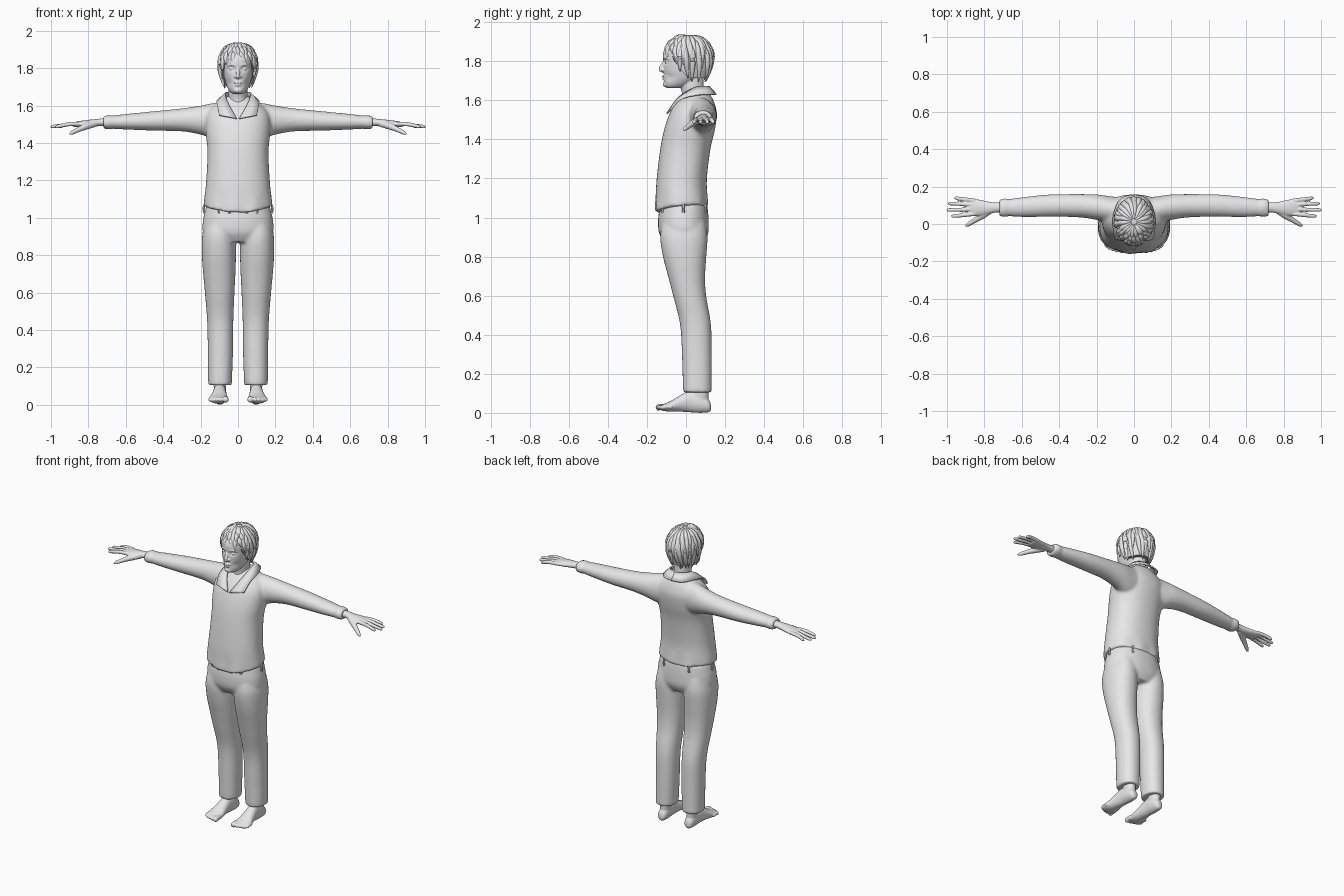
import bpy, bmesh, random
from math import sin, cos, pi, exp, radians
from mathutils import Vector

random.seed(4)
if "Cube" in bpy.data.objects:
    bpy.data.objects.remove(bpy.data.objects["Cube"])

grey = bpy.data.materials.new("plain_grey")
grey.use_nodes = True
grey.diffuse_color = (0.8, 0.8, 0.8, 1)
grey.node_tree.nodes["Principled BSDF"].inputs["Base Color"].default_value = grey.diffuse_color


def spline(rows, steps):
    """Smoothly interpolate a list of number rows."""
    rows = [Vector(r) for r in rows]
    out = []
    for i in range(len(rows) - 1):
        a, b, c, d = (rows[min(max(i + k, 0), len(rows) - 1)] for k in (-1, 0, 1, 2))
        for s in range(steps):
            t = s / steps
            out.append(b + 0.5 * t * (c - a + t * (2 * a - 5 * b + 4 * c - d + t * (3 * (b - c) + d - a))))
    return out + [rows[-1]]


def skin_rings(bm, rings, caps=True):
    """Join rings of points into a closed skin."""
    loops = [[bm.verts.new(p) for p in ring] for ring in rings]
    n = len(loops[0])
    for a, b in zip(loops, loops[1:]):
        for i in range(n):
            bm.faces.new((a[i], a[(i + 1) % n], b[(i + 1) % n], b[i]))
    if caps:
        bm.faces.new(loops[0][::-1])
        bm.faces.new(loops[-1])


def loft(bm, axis, rows, side=1, n=48, steps=5, power=1.0, bend=None):
    """Rows: position, centre u, half width u, low v, high v."""
    rings = []
    for pos, cu, ru, lo, hi in spline(rows, steps):
        ring = []
        for i in range(n):
            c, s = cos(2 * pi * i / n), sin(2 * pi * i / n)
            c, s = (abs(k) ** power * (1 if k > 0 else -1) for k in (c, s))
            u, v = cu + ru * c, (lo + hi) / 2 + (hi - lo) / 2 * s
            p = Vector({"x": (pos, u, v), "y": (u, pos, v), "z": (u, v, pos)}[axis])
            if bend:
                bend(p)
            p.x *= side
            ring.append(p)
        rings.append(ring)
    skin_rings(bm, rings)


def tube(bm, rows, side=1, n=12, steps=4):
    """Rows: x, y, z, radius."""
    pts = spline([Vector(r).to_4d() if len(r) < 4 else r for r in rows], steps)
    rings = []
    for i, p in enumerate(pts):
        ahead, back = pts[min(i + 1, len(pts) - 1)], pts[max(i - 1, 0)]
        q = (ahead - back).to_3d().to_track_quat("Z", "Y")
        ring = [p.to_3d() + q @ Vector((cos(2 * pi * k / n), sin(2 * pi * k / n), 0)) * p.w for k in range(n)]
        rings.append([Vector((v.x * side, v.y, v.z)) for v in ring])
    skin_rings(bm, rings)


def ball(bm, at, size):
    made = bmesh.ops.create_uvsphere(bm, u_segments=20, v_segments=12, radius=1)["verts"]
    for v in made:
        v.co = Vector(at) + Vector(a * b for a, b in zip(v.co, size))


def finish(name, bm, voxel=0, soften=0, thick=0):
    """Turn the parts into one object, blending them when a voxel size is given."""
    bmesh.ops.recalc_face_normals(bm, faces=bm.faces)
    mesh = bpy.data.meshes.new(name)
    bm.to_mesh(mesh)
    bm.free()
    mesh.materials.append(grey)
    ob = bpy.data.objects.new(name, mesh)
    bpy.context.scene.collection.objects.link(ob)
    if thick:
        mod = ob.modifiers.new("thickness", "SOLIDIFY")
        mod.thickness, mod.offset = thick, 0
    if voxel:
        mod = ob.modifiers.new("blend", "REMESH")
        mod.mode, mod.voxel_size, mod.use_smooth_shade = "VOXEL", voxel, True
    if soften:
        mod = ob.modifiers.new("soften", "SMOOTH")
        mod.factor, mod.iterations = 0.5, soften
    bpy.ops.object.select_all(action="DESELECT")
    bpy.context.view_layer.objects.active = ob
    ob.select_set(True)
    bpy.ops.object.shade_smooth_by_angle(angle=radians(50))
    return ob


# Shirt: body with a dipping hem, sleeves and cuffs
def hem(p):
    low = min(1, max(0, (1.15 - p.z) / 0.1))
    p.z += low * (0.035 * (p.x / 0.18) ** 2 - 0.02 + 0.25 * max(p.y, 0))
    p.y += 0.004 * sin(p.x * 55) * low


bm = bmesh.new()
loft(bm, "z", [(1.045, 0, .184, -.16, .115), (1.1, 0, .18, -.156, .11), (1.2, 0, .17, -.15, .107),
               (1.35, 0, .163, -.132, .125), (1.45, 0, .172, -.112, .148), (1.53, 0, .172, -.085, .158),
               (1.58, 0, .15, -.055, .148), (1.62, 0, .1, -.02, .13), (1.65, 0, .06, 0, .105)],
     power=0.9, bend=hem)
for side in (1, -1):
    loft(bm, "x", [(.06, .07, .07, 1.42, 1.62), (.14, .08, .07, 1.425, 1.612), (.2, .09, .068, 1.445, 1.6),
                   (.3, .098, .062, 1.462, 1.585), (.45, .098, .06, 1.466, 1.57), (.6, .09, .053, 1.472, 1.555),
                   (.67, .087, .046, 1.476, 1.547), (.685, .087, .05, 1.472, 1.55), (.72, .086, .047, 1.476, 1.545)],
         side)
finish("shirt", bm, 0.009, 7)

# Collar: folded leaf on each side of an open neck
inner = [(0, .115, 1.672), (.05, .092, 1.67), (.067, .04, 1.662), (.052, -.04, 1.612), (.006, -.098, 1.53)]
outer = [(0, .155, 1.63), (.07, .135, 1.63), (.108, .055, 1.627), (.112, -.03, 1.605), (.1, -.082, 1.548)]
for side, label in ((1, "left"), (-1, "right")):
    bm = bmesh.new()
    rows = [[bm.verts.new((p.x * side, p.y, p.z)) for p in spline(r, 4)] for r in (inner, outer)]
    for i in range(len(rows[0]) - 1):
        bm.faces.new((rows[0][i], rows[0][i + 1], rows[1][i + 1], rows[1][i]))
    finish(label + "_collar", bm, thick=0.008)

# Trousers: hips and two legs
bm = bmesh.new()
loft(bm, "z", [(.87, 0, .13, -.11, .09), (.92, 0, .185, -.138, .114), (.98, 0, .188, -.143, .116),
               (1.03, 0, .178, -.138, .113), (1.07, 0, .168, -.13, .108)], power=0.9)
for side in (1, -1):
    loft(bm, "z", [(.105, .096, .062, -.014, .132), (.14, .096, .064, -.016, .132), (.28, .094, .067, -.02, .132),
                   (.45, .095, .07, -.03, .128), (.6, .098, .079, -.066, .103), (.7, .1, .086, -.092, .098),
                   (.8, .102, .091, -.118, .104), (.9, .102, .09, -.132, .11), (.98, .095, .08, -.12, .1)],
         side, power=0.92)
finish("trousers", bm, 0.009, 5)

# Belt loops around the waistband
bm = bmesh.new()
for a in (-125, -105, -75, -55, 0, 60, 120, 180):
    x, y = .18 * cos(radians(a)), -.013 + .128 * sin(radians(a))
    tube(bm, [(x, y, 1.025, .007), (x * 1.02, y * 1.03, 1.045, .007), (x, y, 1.07, .007)], n=6)
finish("belt_loops", bm)

# Hands: wrist, palm, four fingers and a thumb
for side, label in ((1, "left"), (-1, "right")):
    bm = bmesh.new()
    loft(bm, "x", [(.69, .088, .028, 1.488, 1.534), (.74, .088, .027, 1.49, 1.53), (.78, .086, .034, 1.486, 1.526),
                   (.83, .087, .044, 1.484, 1.52), (.87, .09, .044, 1.485, 1.513), (.885, .09, .038, 1.49, 1.508)],
         side, n=24)
    for y, tip, spread in ((.054, .978, -.012), (.079, 1.003, -.004), (.103, .995, .006), (.125, .962, .014)):
        tube(bm, [(.85, y, 1.502, .011), (.9, y + spread * .4, 1.501, .0115), (.94, y + spread * .8, 1.494, .0105),
                  (tip - .012, y + spread, 1.488, .0095), (tip - .003, y + spread, 1.486, .006),
                  (tip, y + spread, 1.485, .002)], side)
    tube(bm, [(.765, .075, 1.503, .018), (.81, .045, 1.49, .018), (.85, .02, 1.473, .014),
              (.885, -.002, 1.456, .011), (.898, -.01, 1.449, .006), (.901, -.012, 1.447, .002)], side)
    finish(label + "_hand", bm, 0.004, 3)

# Bare feet: ankle, foot and five toes
for side, label in ((1, "left"), (-1, "right")):
    bm = bmesh.new()
    loft(bm, "z", [(.03, .097, .03, .02, .115), (.1, .097, .033, .025, .115), (.2, .097, .036, .025, .115)], side, n=24)
    loft(bm, "y", [(.128, .097, .012, .015, .04), (.115, .097, .027, .003, .07), (.07, .097, .034, 0, .1),
                   (.02, .098, .035, .003, .115), (-.03, .1, .041, .006, .09), (-.08, .103, .05, .006, .06),
                   (-.115, .104, .05, .01, .045), (-.13, .104, .042, .014, .036)], side, n=24)
    for x, tip, r in ((.066, -.155, .016), (.091, -.152, .012), (.112, -.146, .011), (.131, -.137, .0105), (.148, -.125, .01)):
        tube(bm, [(x, tip + .055, .03, r), (x, tip + .025, .031, r), (x, tip + .009, .027, r),
                  (x, tip, .025, r * .4)], side)
    finish(label + "_foot", bm, 0.0045, 3)


# Head: skull and neck with sockets, brows, nose, lips and ears
def face(p):
    if p.y < 0:
        x = abs(p.x)
        p.y += .014 * exp(-((x - .034) / .018) ** 2 - ((p.z - 1.797) / .013) ** 2)
        p.y += .008 * exp(-((x - .05) / .016) ** 2 - ((p.z - 1.72) / .02) ** 2)


bm = bmesh.new()
loft(bm, "z", [(1.662, 0, .024, -.096, -.04), (1.672, 0, .04, -.108, 0), (1.69, 0, .053, -.113, .04),
               (1.72, 0, .066, -.113, .08), (1.76, 0, .076, -.114, .1), (1.8, 0, .081, -.117, .114),
               (1.85, 0, .082, -.115, .12), (1.89, 0, .068, -.09, .1), (1.92, 0, .03, -.04, .06)],
     n=64, steps=8, power=0.9, bend=face)
loft(bm, "z", [(1.55, 0, .06, -.04, .1), (1.62, 0, .052, -.02, .095), (1.68, 0, .05, -.03, .09), (1.74, 0, .05, -.03, .09)])
tube(bm, [(0, -.106, 1.806, .008), (0, -.119, 1.783, .009), (0, -.129, 1.762, .011), (0, -.125, 1.752, .009), (0, -.11, 1.748, .006)])
ball(bm, (0, -.104, 1.682), (.024, .014, .015))
ball(bm, (0, -.112, 1.723), (.023, .011, .006))
ball(bm, (0, -.11, 1.71), (.019, .011, .007))
for s in (1, -1):
    ball(bm, (s * .013, -.115, 1.755), (.009, .01, .008))
    ball(bm, (s * .034, -.096, 1.796), (.014, .011, .008))
    ball(bm, (s * .083, .01, 1.77), (.01, .018, .032))
    tube(bm, [(.014, -.113, 1.814, .005), (.034, -.107, 1.82, .006), (.058, -.09, 1.812, .004)], s)
finish("head", bm, 0.0035, 2)


# Hair: cap following a hairline, covered with tapering locks
def hair_point(a, t, lift=1.0):
    low = max(0, t - 90)
    r = (sin(radians(t)) if t < 90 else 1 - .24 * (low / 60) ** 2) * lift
    z = .112 * cos(radians(t)) * lift if t < 90 else -.112 * low / 57
    return Vector((.097 * r * cos(a), .012 + .122 * r * sin(a), 1.82 + z))


def hairline(a):
    return 142 - 60 * min(1, (max(0, -sin(a)) / 0.7) ** 1.5)


bm = bmesh.new()
count = 48
angles = [2 * pi * i / count for i in range(count)]
skin_rings(bm, [[hair_point(a, 3 + (hairline(a) - 3) * k / 16) for a in angles] for k in range(17)])
finish("hair_cap", bm)
bm = bmesh.new()
for layer, (start, reach, lift) in enumerate(((8, .62, 1.0), (30, .85, 1.0), (48, 1.03, .99))):
    for i in range(22):
        a = 2 * pi * (i + layer * .4 + random.uniform(-.25, .25)) / 22
        end = start + (hairline(a) * reach + random.uniform(-6, 9) - start)
        sweep = random.uniform(-.05, .3)
        rows = []
        for k, radius in enumerate((.004, .012, .015, .011, .002)):
            p = hair_point(a + sweep * (k / 4) ** 2, start + (end - start) * k / 4, lift + (.05 if k == 4 else 0))
            rows.append((*p, radius))
        tube(bm, rows, n=8, steps=3)
finish("hair_locks", bm)
